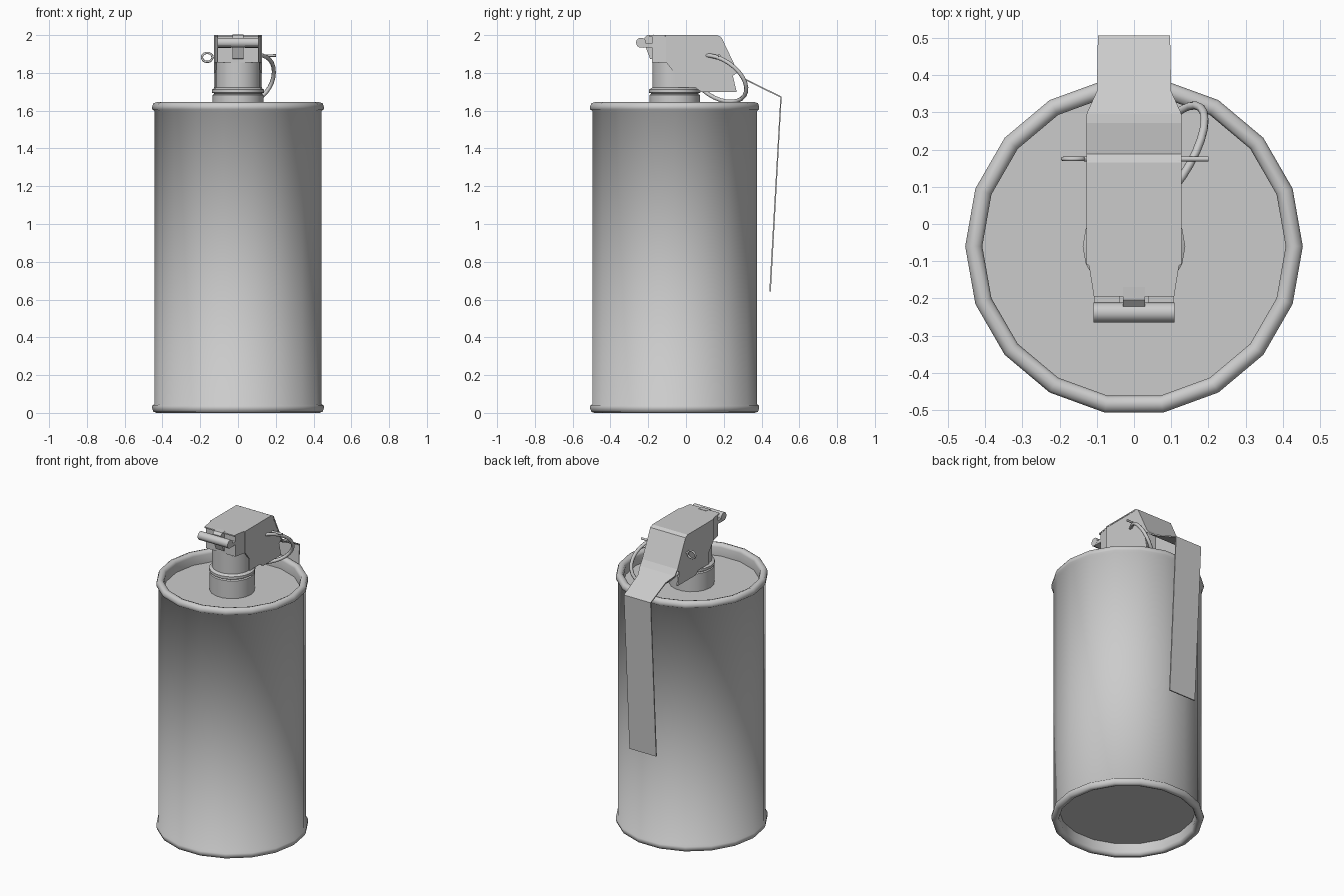
import bpy, bmesh, math
from mathutils import Vector

if "Cube" in bpy.data.objects:
    bpy.data.objects.remove(bpy.data.objects["Cube"])

CY = -0.06  # axis of the can in y


def finish(name, bm, angle=32):
    bmesh.ops.remove_doubles(bm, verts=bm.verts, dist=1e-5)
    bmesh.ops.recalc_face_normals(bm, faces=bm.faces)
    me = bpy.data.meshes.new(name)
    bm.to_mesh(me)
    bm.free()
    if angle:
        me.shade_smooth()
        me.set_sharp_from_angle(angle=math.radians(angle))
    ob = bpy.data.objects.new(name, me)
    bpy.context.collection.objects.link(ob)
    return ob


def lathe(name, profile, n=18, angle=32):
    """Revolve (radius, z) points round the can axis; both ends are capped."""
    bm = bmesh.new()
    rings = [[bm.verts.new((r * math.cos(2 * math.pi * i / n),
                            CY + r * math.sin(2 * math.pi * i / n), z))
              for i in range(n)] for r, z in profile]
    for a, b in zip(rings, rings[1:]):
        for i in range(n):
            j = (i + 1) % n
            bm.faces.new((a[i], a[j], b[j], b[i]))
    bm.faces.new(rings[0])
    bm.faces.new(rings[-1])
    return finish(name, bm, angle)


def prism(name, pts, offset):
    """Extrude a closed 3D polygon by an offset vector."""
    bm = bmesh.new()
    f = bm.faces.new([bm.verts.new(p) for p in pts])
    ext = bmesh.ops.extrude_face_region(bm, geom=[f])
    vs = [g for g in ext["geom"] if isinstance(g, bmesh.types.BMVert)]
    bmesh.ops.translate(bm, verts=vs, vec=Vector(offset))
    return finish(name, bm, 0)


def wire(name, pts, radius, closed=False, res=2):
    cu = bpy.data.curves.new(name, 'CURVE')
    cu.dimensions = '3D'
    cu.bevel_depth = radius
    cu.bevel_resolution = res
    cu.use_fill_caps = True
    sp = cu.splines.new('POLY')
    sp.points.add(len(pts) - 1)
    for p, c in zip(sp.points, pts):
        p.co = (*c, 1)
    sp.use_cyclic_u = closed
    sp.use_smooth = True
    ob = bpy.data.objects.new(name, cu)
    bpy.context.collection.objects.link(ob)
    return ob


# can body with rolled rims and recessed ends
rim = [(0.408, 0.078), (0.408, 0.022), (0.414, 0.006), (0.431, 0.0),
       (0.448, 0.006), (0.454, 0.022), (0.454, 0.038), (0.442, 0.047)]
lathe("can_body", rim + [(r, 1.645 - z) for r, z in reversed(rim)], angle=55)

# neck, collar and round fuse housing
lathe("fuse_neck", [(0.135, 1.56), (0.135, 1.683), (0.127, 1.688), (0.127, 1.692),
                    (0.138, 1.695), (0.138, 1.712), (0.120, 1.722), (0.120, 1.86)])

# squared upper head, narrowing to the front
plan = [(0.108, -0.18), (0.122, -0.10), (0.122, 0.06)]
prism("fuse_head", [(x, y, 1.855) for x, y in plan] +
      [(-x, y, 1.855) for x, y in reversed(plan)], (0, 0, 0.137))

# bent lever strip: (half width, y, z) along its length
path = [(0.108, -0.195, 1.996), (0.121, -0.112, 1.996), (0.128, -0.108, 1.996),
        (0.128, 0.165, 1.996), (0.128, 0.185, 1.985), (0.128, 0.268, 1.81),
        (0.127, 0.295, 1.775), (0.100, 0.355, 1.745), (0.097, 0.503, 1.672),
        (0.097, 0.445, 0.642)]
bm = bmesh.new()
rows = [[bm.verts.new((s * w, y, z)) for s in (-1, 1)] for w, y, z in path]
for a, b in zip(rows, rows[1:]):
    bm.faces.new((a[0], a[1], b[1], b[0]))
lever = finish("safety_lever", bm, 0)
sol = lever.modifiers.new("thickness", 'SOLIDIFY')
sol.thickness = 0.008
sol.offset = 0

# folded side flanges of the lever, tangent to the round housing
side = [(-0.105, 1.998), (0.17, 1.998), (0.187, 1.98), (0.270, 1.80), (0.248, 1.785),
        (0.268, 1.70), (0.08, 1.70), (0.05, 1.722), (-0.06, 1.722), (-0.06, 1.80),
        (-0.105, 1.856)]
for s, label in ((-1, "left"), (1, "right")):
    prism("lever_flange_" + label, [(s * 0.126, y, z) for y, z in side], (-s * 0.009, 0, 0))

# front hinge: pin, hooks and central tab
wire("hinge_pin", [(-0.109, -0.238, 1.96), (0.109, -0.238, 1.96)], 0.027, res=3)
for s, label in ((-1, "left"), (1, "right")):
    x0, x1 = sorted((s * 0.037, s * 0.108))
    hook = [(-0.175, 1.935), (-0.225, 1.933), (-0.258, 1.940), (-0.255, 1.952),
            (-0.225, 1.955), (-0.175, 1.955)]
    prism("hinge_hook_" + label, [(x0, y, z) for y, z in hook], (x1 - x0, 0, 0))
tab = [(-0.17, 2.002), (-0.205, 2.0), (-0.222, 1.985), (-0.215, 1.94),
       (-0.19, 1.875), (-0.17, 1.87)]
prism("hinge_tab", [(-0.029, y, z) for y, z in tab], (0.058, 0, 0))

# safety pin through the head with an eye on the left
wire("safety_pin", [(-0.135, 0.175, 1.885), (0.20, 0.175, 1.892)], 0.007)
wire("pin_eye", [(-0.163 + 0.028 * math.cos(t), 0.175, 1.882 + 0.024 * math.sin(t))
                 for t in (2 * math.pi * i / 14 for i in range(14))], 0.006, True)

# tilted pull ring, passing under the lever
c, u, v = Vector((0.085, 0.172, 1.77)), Vector((0, -0.10, 0.118)), Vector((0.105, 0.108, 0.035))
wire("pull_ring", [c + u * math.cos(t) + v * math.sin(t)
                   for t in (2 * math.pi * i / 28 for i in range(28))], 0.011, True)
